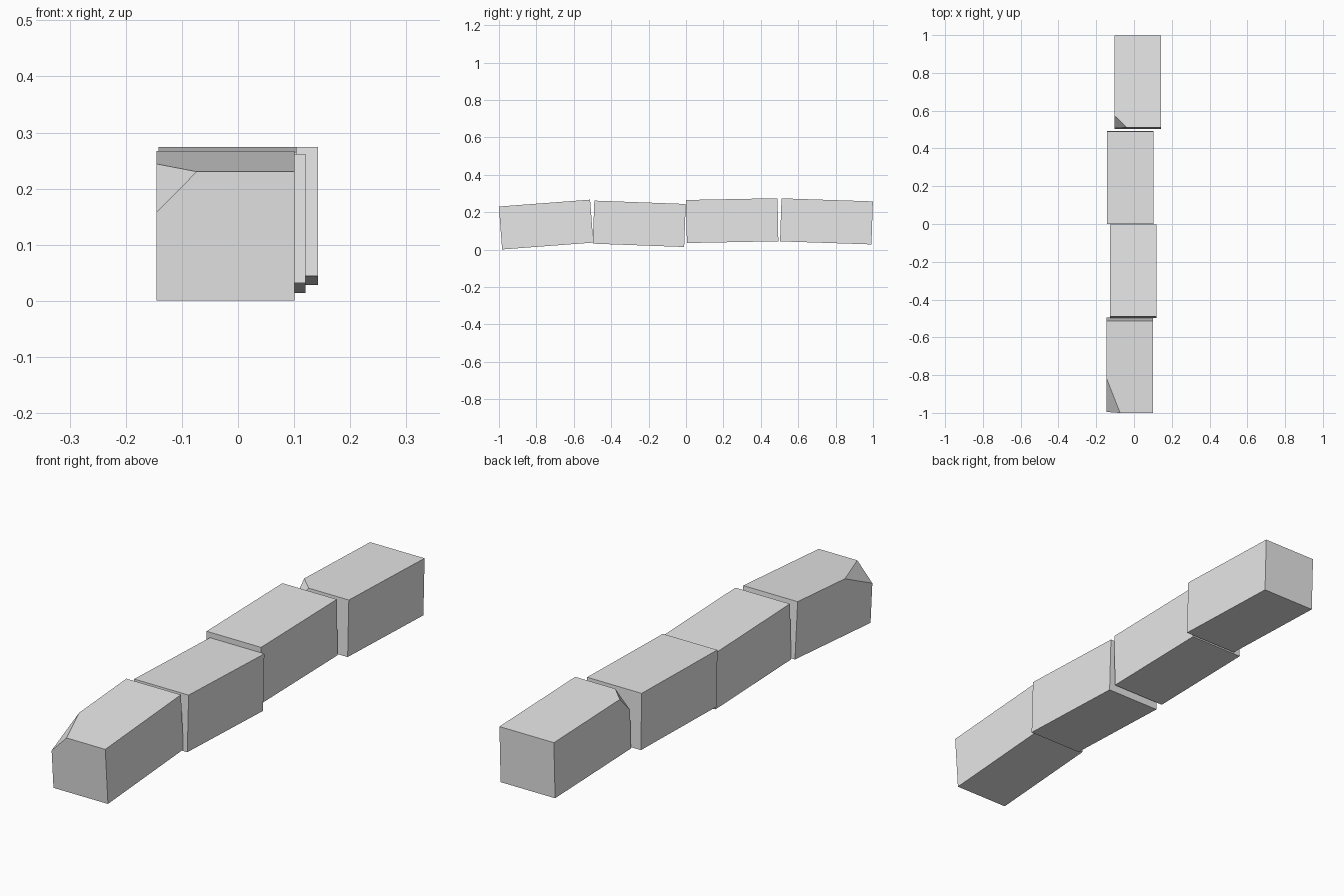
import bpy, bmesh
from math import radians
from mathutils import Matrix, Vector

cube = bpy.data.objects.get("Cube")
if cube:
    bpy.data.objects.remove(cube, do_unlink=True)

# Single stone grey material
grey = bpy.data.materials.new("stone_grey")
grey.use_nodes = True
grey.diffuse_color = (0.8, 0.8, 0.8, 1)
grey.node_tree.nodes["Principled BSDF"].inputs["Base Color"].default_value = (0.8, 0.8, 0.8, 1)

BLOCK_SIZE = (0.246, 0.489, 0.23)


def make_block(name, centre, pitch, chip=None):
    """A tilted block; chip holds three points of a plane that cuts off a corner."""
    bm = bmesh.new()
    place = (Matrix.Translation(centre) @ Matrix.Rotation(radians(pitch), 4, 'X')
             @ Matrix.Diagonal((*BLOCK_SIZE, 1)))
    bmesh.ops.create_cube(bm, size=1, matrix=place)
    if chip:
        a, b, c = (Vector(p) for p in chip)
        normal = (b - a).cross(c - a).normalized()
        if normal.dot(Vector(centre) - a) > 0:
            normal = -normal
        geom = bm.verts[:] + bm.edges[:] + bm.faces[:]
        cut = bmesh.ops.bisect_plane(bm, geom=geom, plane_co=a, plane_no=normal,
                                     clear_outer=True)
        rim = [e for e in cut["geom_cut"] if isinstance(e, bmesh.types.BMEdge)]
        bmesh.ops.contextual_create(bm, geom=rim)
    bmesh.ops.recalc_face_normals(bm, faces=bm.faces[:])
    mesh = bpy.data.meshes.new(name)
    bm.to_mesh(mesh)
    bm.free()
    mesh.materials.append(grey)
    obj = bpy.data.objects.new(name, mesh)
    bpy.context.collection.objects.link(obj)


# Row of four uneven blocks, from front to back
make_block("front_block", (-0.022, -0.748, 0.134), 4.3,
           [(-0.145, -0.995, 0.158), (-0.073, -1.0, 0.231), (-0.145, -0.82, 0.243)])
make_block("front_middle_block", (-0.003, -0.25, 0.138), -2.1)
make_block("back_middle_block", (-0.019, 0.247, 0.155), 1.1)
make_block("back_block", (0.02, 0.751, 0.151), -1.9,
           [(-0.104, 0.575, 0.272), (-0.035, 0.508, 0.274), (-0.104, 0.505, 0.2)])
